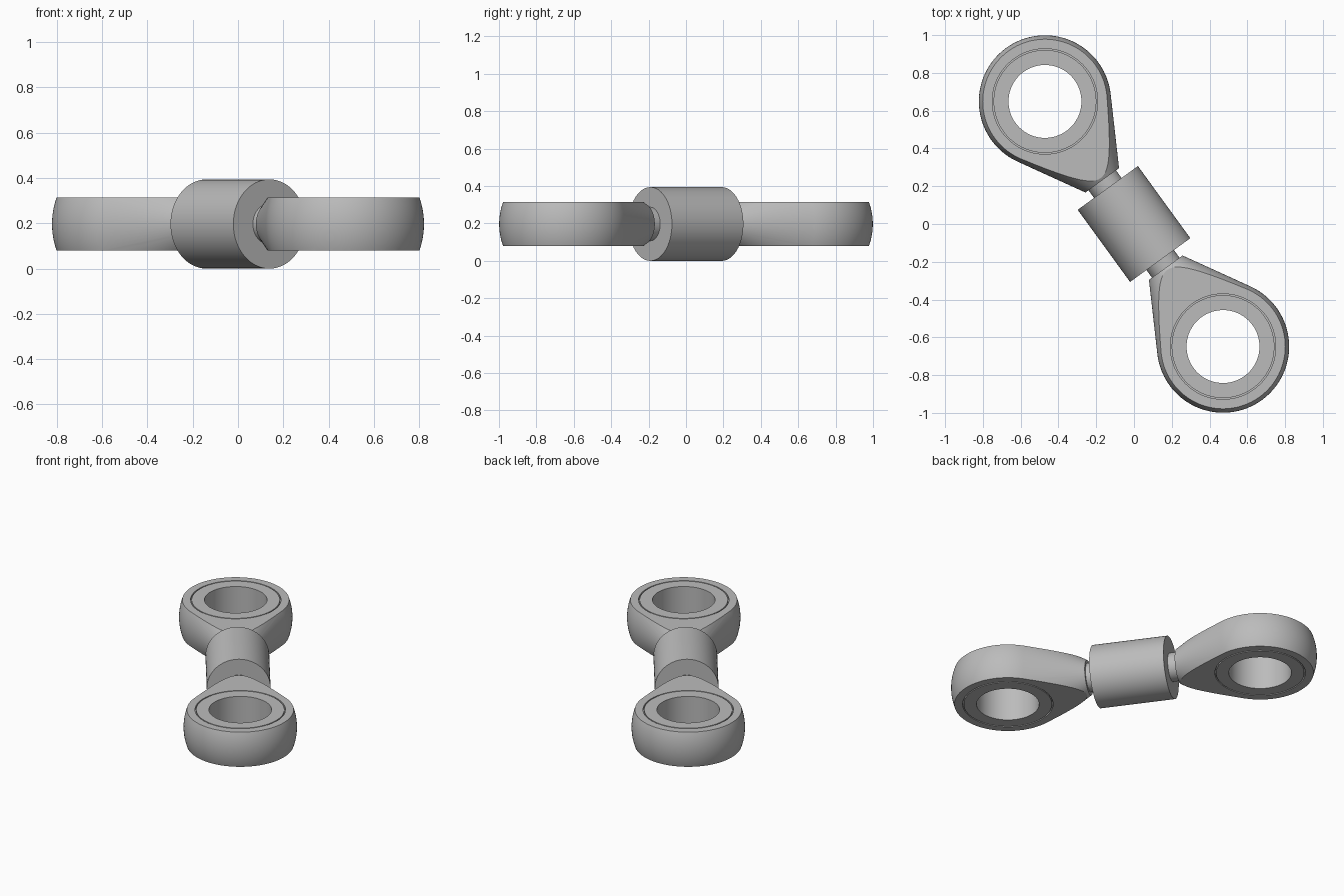
import bpy, bmesh, math
from mathutils import Matrix, Vector

if "Cube" in bpy.data.objects:
    bpy.data.objects.remove(bpy.data.objects["Cube"])

H, D = 0.197, 0.802          # axis height, distance of eye centres from the middle
R, T = 0.35, 0.118           # eye radius, half thickness
ANGLE = math.radians(-54)

steel = bpy.data.materials.new("grey_steel")
steel.diffuse_color = (0.5, 0.5, 0.5, 1)
steel.use_nodes = True
steel.node_tree.nodes["Principled BSDF"].inputs["Base Color"].default_value = steel.diffuse_color


def lathe(profile, axis, closed=False, segs=96):
    """Spin (along, radius) points about the X or Z axis."""
    bm = bmesh.new()
    make = (lambda u, r: (u, 0, r)) if axis == 'X' else (lambda u, r: (r, 0, u))
    vs = [bm.verts.new(make(u, r)) for u, r in profile]
    es = [bm.edges.new(p) for p in zip(vs, vs[1:])]
    if closed:
        es.append(bm.edges.new((vs[-1], vs[0])))
    bmesh.ops.spin(bm, geom=vs + es, cent=(0, 0, 0), steps=segs, angle=2 * math.pi,
                   axis=(1, 0, 0) if axis == 'X' else (0, 0, 1))
    bmesh.ops.remove_doubles(bm, verts=bm.verts[:], dist=1e-5)
    bmesh.ops.recalc_face_normals(bm, faces=bm.faces[:])
    return bm


def add(bm, name, matrix):
    me = bpy.data.meshes.new(name)
    bm.to_mesh(me)
    bm.free()
    me.materials.append(steel)
    ob = bpy.data.objects.new(name, me)
    ob.matrix_world = matrix
    bpy.context.collection.objects.link(ob)
    return ob


def smooth(ob):
    bpy.ops.object.select_all(action='DESELECT')
    ob.select_set(True)
    bpy.context.view_layer.objects.active = ob
    bpy.ops.object.shade_smooth_by_angle(angle=math.radians(20))


def housing_mesh():
    # ball with a tangent cone towards the neck, sliced flat top and bottom
    end_u, end_r = D - 0.286, 0.11
    a0 = math.atan2(end_r, end_u) + math.acos(R / math.hypot(end_u, end_r))
    n = 40
    arc = [a0 + (math.pi - a0) * i / n for i in range(n + 1)]
    prof = [(end_u, 0), (end_u, end_r)]
    prof += [(R * math.cos(a), R * math.sin(a) if a < math.pi - 1e-6 else 0) for a in arc]
    bm = lathe(prof, 'X')
    for s in (1, -1):
        res = bmesh.ops.bisect_plane(bm, geom=bm.verts[:] + bm.edges[:] + bm.faces[:],
                                     dist=1e-6, plane_co=(0, 0, s * T),
                                     plane_no=(0, 0, s), clear_outer=True)
        edges = [e for e in res['geom_cut'] if isinstance(e, bmesh.types.BMEdge)]
        bmesh.ops.contextual_create(bm, geom=edges)
    bmesh.ops.recalc_face_normals(bm, faces=bm.faces[:])
    return bm


base = Matrix.Translation((0, 0, H)) @ Matrix.Rotation(ANGLE, 4, 'Z')

# central sleeve and the thinner rod through it
smooth(add(lathe([(-0.236, 0), (-0.236, H), (0.236, H), (0.236, 0)], 'X'), "sleeve", base))
smooth(add(lathe([(-0.30, 0), (-0.30, 0.09), (0.30, 0.09), (0.30, 0)], 'X'), "neck_rod", base))

for side, turn in (("front", 0), ("back", math.pi)):
    # local +x points from the eye centre back to the sleeve
    m = (base @ Matrix.Rotation(turn, 4, 'Z') @ Matrix.Translation((D, 0, 0))
         @ Matrix.Rotation(math.pi, 4, 'Z'))
    eye = add(housing_mesh(), side + "_eye_housing", m)
    # seat for the bearing
    cutter = add(lathe([(-0.3, 0), (-0.3, 0.279), (0.3, 0.279), (0.3, 0)], 'Z'),
                 side + "_cutter", m)
    cutter.hide_render = True
    mod = eye.modifiers.new("bore", 'BOOLEAN')
    mod.operation, mod.solver, mod.object = 'DIFFERENCE', 'EXACT', cutter
    bpy.context.view_layer.objects.active = eye
    bpy.ops.object.modifier_apply(modifier=mod.name)
    bpy.data.objects.remove(cutter, do_unlink=True)
    smooth(eye)
    # bearing ring, with a narrow groove against the housing
    g = T - 0.015
    ring = [(-T, 0.193), (-T, 0.272), (-g, 0.272), (-g, 0.279),
            (g, 0.279), (g, 0.272), (T, 0.272), (T, 0.193)]
    smooth(add(lathe(ring, 'Z', closed=True), side + "_bearing_ring", m))
